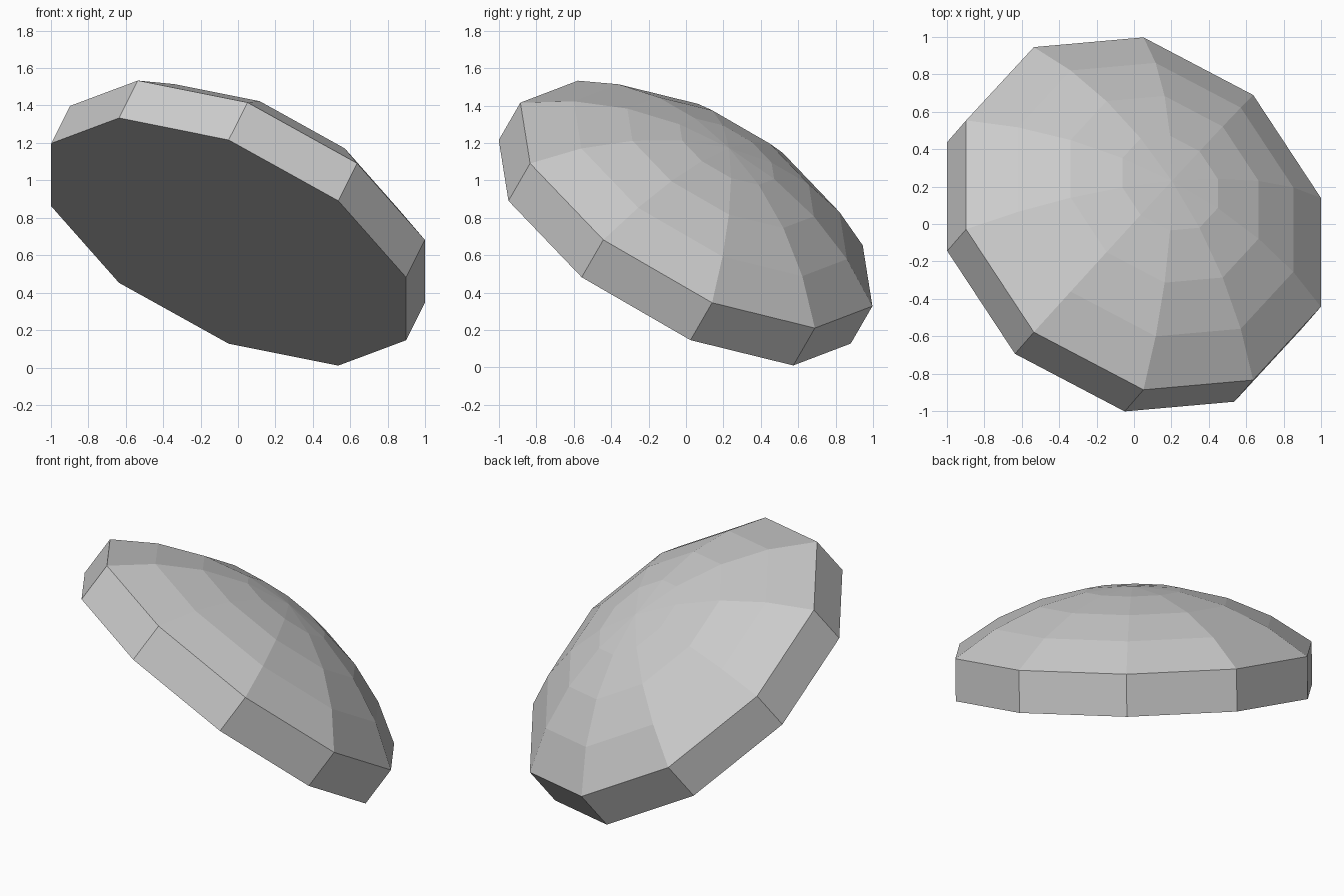
import bpy, bmesh
from math import sin, cos, asin, tau
from mathutils import Matrix, Vector

SIDES = 10
RADIUS = 1.087      # rim radius
RIM = 0.252         # height of the straight rim
RISE = 0.38         # height of the dome above the rim
BANDS = 4           # dome bands from rim to crown

if "Cube" in bpy.data.objects:
    bpy.data.objects.remove(bpy.data.objects["Cube"])

# Plain grey material
grey = bpy.data.materials.new("plain_grey")
grey.use_nodes = True
colour = (0.6, 0.6, 0.6, 1)
grey.diffuse_color = colour
grey.node_tree.nodes["Principled BSDF"].inputs["Base Color"].default_value = colour

# Profile: straight rim, then a circular arc towards the crown
ball = (RADIUS ** 2 + RISE ** 2) / (2 * RISE)
half = asin(RADIUS / ball)
profile = [(RADIUS, 0)]
for i in range(BANDS, 0, -1):
    a = half * i / BANDS
    profile.append((ball * sin(a), RIM + RISE - ball * (1 - cos(a))))

# Revolve the profile into rings, joined by flat faces
bm = bmesh.new()
rings = [[bm.verts.new((r * cos(tau * k / SIDES), r * sin(tau * k / SIDES), h))
          for k in range(SIDES)] for r, h in profile]
crown = bm.verts.new((0, 0, RIM + RISE))
for low, high in zip(rings, rings[1:]):
    for k in range(SIDES):
        n = (k + 1) % SIDES
        bm.faces.new((low[k], low[n], high[n], high[k]))
for k in range(SIDES):
    bm.faces.new((rings[-1][k], rings[-1][(k + 1) % SIDES], crown))
bm.faces.new(rings[0][::-1])

# Tilt the dome so its flat underside faces forward and down
axis = Vector((0.4, 0.459, 0.794)).normalized()
side = Vector((0, -axis.z, axis.y)).normalized()
tilt = Matrix((side, axis.cross(side), axis)).transposed().to_4x4()
bm.transform(Matrix.Translation((-0.05, -0.06, 0.672)) @ tilt)
bmesh.ops.recalc_face_normals(bm, faces=bm.faces)

mesh = bpy.data.meshes.new("dome")
bm.to_mesh(mesh)
bm.free()
mesh.materials.append(grey)
dome = bpy.data.objects.new("dome", mesh)
bpy.context.collection.objects.link(dome)
